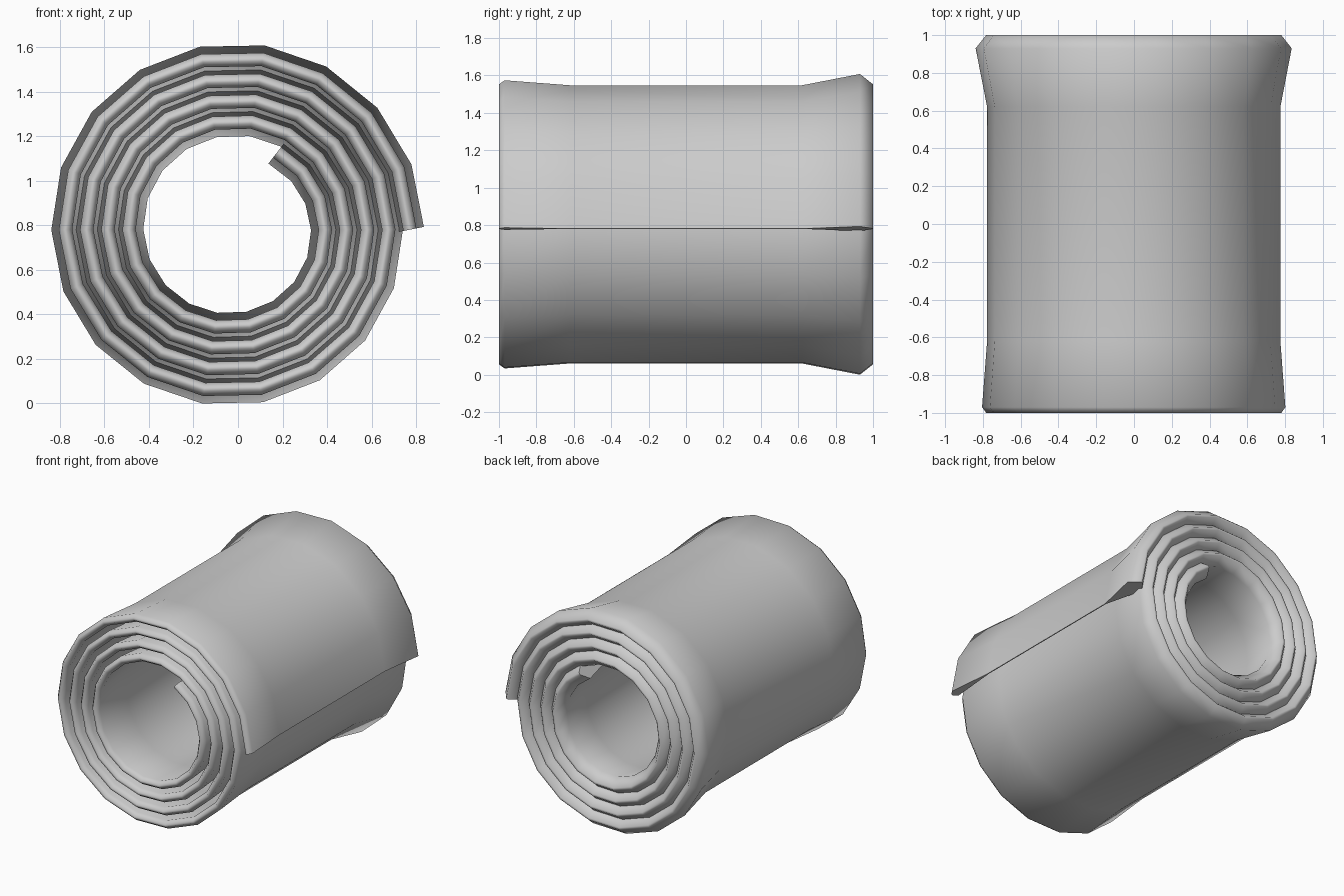
import bpy, bmesh, math
from mathutils import Vector

cube = bpy.data.objects.get("Cube")
if cube:
    bpy.data.objects.remove(cube, do_unlink=True)

# Spiral the sheet follows, from the outer flap to the inner end
RADIUS, PITCH, SIDES, STEPS = 0.797, 0.095, 18, 75
CENTRE = Vector((-0.025, 0, 0.785))

# Half section across the sheet: (y, half thickness), thin with swollen rims
HALF = [(-1, 0.008), (-0.97, 0.03), (-0.62, 0.003),
        (0.62, 0.003), (0.93, 0.064), (1, 0.008)]
section = HALF + [(y, -h) for y, h in reversed(HALF)]


def spiral_point(i):
    a = 2 * math.pi * i / SIDES
    r = RADIUS - PITCH * i / SIDES
    return CENTRE + Vector((r * math.cos(a), 0, r * math.sin(a)))


path = [spiral_point(i) for i in range(STEPS + 10)][:84 + 0]
path = path[:SIDES * 4 + 4]  # four turns and a sixth


def outward(i):
    # Sheet normal at a path point, square to the neighbouring segments
    t = path[min(i + 1, len(path) - 1)] - path[max(i - 1, 0)]
    return Vector((t.z, 0, -t.x)).normalized()


# Sweep the section along the spiral
bm = bmesh.new()
rings = []
for i, p in enumerate(path):
    n = outward(i)
    rings.append([bm.verts.new(p + n * h + Vector((0, y, 0))) for y, h in section])
count = len(section)
for a, b in zip(rings, rings[1:]):
    for j in range(count):
        k = (j + 1) % count
        bm.faces.new((a[j], a[k], b[k], b[j]))

# Close both ends of the sheet with quads
for ring in (rings[0], rings[-1]):
    for j in range(len(HALF) - 1):
        bm.faces.new((ring[j], ring[j + 1], ring[count - 2 - j], ring[count - 1 - j]))
bmesh.ops.recalc_face_normals(bm, faces=bm.faces)

# Stand the roll on the ground
low = min(v.co.z for v in bm.verts)
bmesh.ops.translate(bm, verts=bm.verts, vec=(0, 0, -low))

mesh = bpy.data.meshes.new("rolled_sheet")
bm.to_mesh(mesh)
bm.free()
roll = bpy.data.objects.new("rolled_sheet", mesh)
bpy.context.collection.objects.link(roll)

# Plain grey material
grey = bpy.data.materials.new("plain_grey")
grey.use_nodes = True
colour = (0.6, 0.6, 0.6, 1)
grey.diffuse_color = colour
grey.node_tree.nodes["Principled BSDF"].inputs["Base Color"].default_value = colour
mesh.materials.append(grey)

# Smooth surface, crisp only at the cut ends
bpy.ops.object.select_all(action="DESELECT")
roll.select_set(True)
bpy.context.view_layer.objects.active = roll
bpy.ops.object.shade_smooth_by_angle(angle=math.radians(80))
